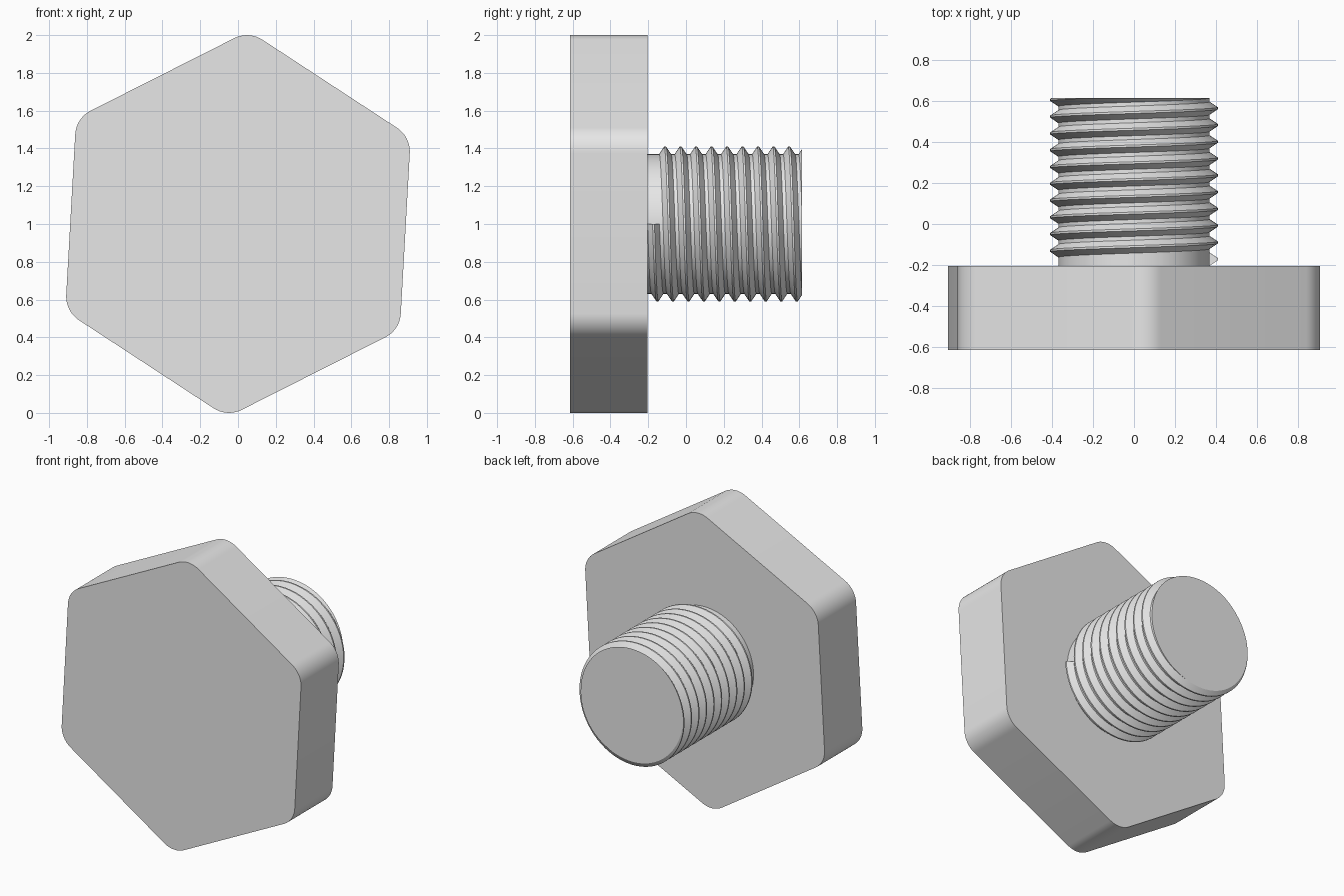
import bpy
import bmesh
from math import sin, cos, tan, pi, radians
from mathutils import Vector

cube = bpy.data.objects.get("Cube")
if cube:
    bpy.data.objects.remove(cube, do_unlink=True)

AXIS_Z = 1.0
HEAD_FRONT, HEAD_BACK, TIP = -0.615, -0.205, 0.615
APOTHEM, CORNER, TILT = 0.887, 0.15, radians(-3.2)
MINOR, MAJOR = 0.37, 0.41
PITCH, TURNS, SEGMENTS = 0.082, 10, 72
HALF_BASE, HALF_CREST = 0.033, 0.005

steel = bpy.data.materials.new("grey steel")
steel.use_nodes = True
grey = (0.8, 0.8, 0.8, 1)
steel.diffuse_color = grey
steel.node_tree.nodes["Principled BSDF"].inputs["Base Color"].default_value = grey


def polar(radius, angle, y):
    return Vector((radius * cos(angle), y, AXIS_Z + radius * sin(angle)))


def finish(name, bm):
    bmesh.ops.recalc_face_normals(bm, faces=bm.faces)
    mesh = bpy.data.meshes.new(name)
    bm.to_mesh(mesh)
    bm.free()
    mesh.materials.append(steel)
    obj = bpy.data.objects.new(name, mesh)
    bpy.context.collection.objects.link(obj)
    bpy.ops.object.select_all(action='DESELECT')
    obj.select_set(True)
    bpy.context.view_layer.objects.active = obj
    bpy.ops.object.shade_smooth_by_angle(angle=radians(25))
    return obj


def prism(name, outline, y0, y1):
    """Extrude a closed outline along y."""
    bm = bmesh.new()
    face = bm.faces.new([bm.verts.new((p.x, y0, p.z)) for p in outline])
    extruded = bmesh.ops.extrude_face_region(bm, geom=[face])["geom"]
    moved = [v for v in extruded if isinstance(v, bmesh.types.BMVert)]
    bmesh.ops.translate(bm, verts=moved, vec=(0, y1 - y0, 0))
    return finish(name, bm)


# Hexagonal head with rounded corners
outline = []
for side in range(6):
    start = TILT + side * pi / 3
    centre = polar((APOTHEM - CORNER) / cos(pi / 6), start + pi / 6, 0)
    for step in range(13):
        a = start + step / 12 * pi / 3
        outline.append(centre + CORNER * Vector((cos(a), 0, sin(a))))
prism("head", outline, HEAD_FRONT, HEAD_BACK)

# Plain core of the shank
circle = [polar(MINOR, 2 * pi * i / SEGMENTS, 0) for i in range(SEGMENTS)]
prism("shank_core", circle, HEAD_BACK - 0.01, TIP)

# Helical thread ridge, with a blunt start and cut flush at the tip
bm = bmesh.new()
section = [(MINOR - 0.002, -HALF_BASE), (MAJOR, -HALF_CREST),
           (MAJOR, HALF_CREST), (MINOR - 0.002, HALF_BASE)]
rings = []
for i in range(TURNS * SEGMENTS + 1):
    turn = i / SEGMENTS
    middle = HEAD_BACK + HALF_BASE + PITCH * turn
    rings.append([bm.verts.new(polar(r, -2 * pi * turn, middle + dy))
                  for r, dy in section])
for a, b in zip(rings, rings[1:]):
    for k in range(4):
        n = (k + 1) % 4
        bm.faces.new((a[k], a[n], b[n], b[k]))
bm.faces.new(rings[0])
bm.faces.new(rings[-1])
cut = bmesh.ops.bisect_plane(bm, geom=bm.verts[:] + bm.edges[:] + bm.faces[:],
                             plane_co=(0, TIP, 0), plane_no=(0, 1, 0),
                             clear_outer=True)
rim = [e for e in cut["geom_cut"] if isinstance(e, bmesh.types.BMEdge)]
bmesh.ops.triangle_fill(bm, edges=rim, use_beauty=True)
finish("thread", bm)
